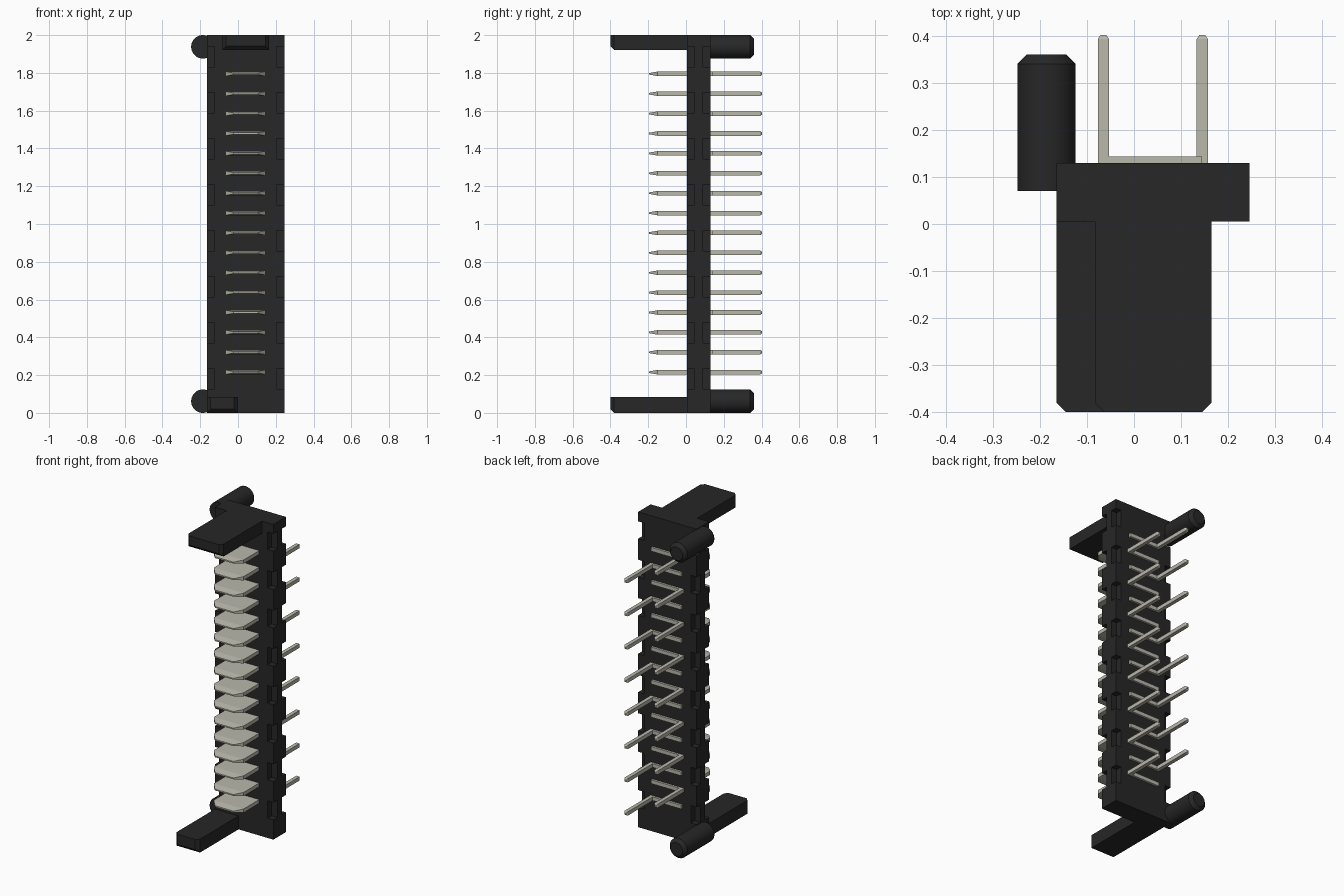
import bpy, bmesh, math
from mathutils import Matrix

cube = bpy.data.objects.get("Cube")
if cube:
    bpy.data.objects.remove(cube, do_unlink=True)


def material(name, color):
    m = bpy.data.materials.new(name)
    m.use_nodes = True
    m.diffuse_color = color
    m.node_tree.nodes["Principled BSDF"].inputs["Base Color"].default_value = color
    return m


black = material("black plastic", (0.02, 0.02, 0.02, 1))
metal = material("pale metal", (0.49, 0.48, 0.41, 1))


def finish(name, bm, mat):
    bmesh.ops.recalc_face_normals(bm, faces=bm.faces)
    mesh = bpy.data.meshes.new(name)
    bm.to_mesh(mesh)
    bm.free()
    mesh.materials.append(mat)
    ob = bpy.data.objects.new(name, mesh)
    bpy.context.collection.objects.link(ob)
    return ob


def add_loft(bm, sections):
    """Join rectangles (y, x0, x1, z0, z1) along y into one closed solid."""
    rings = [[bm.verts.new(p) for p in
              ((x0, y, z0), (x1, y, z0), (x1, y, z1), (x0, y, z1))]
             for y, x0, x1, z0, z1 in sections]
    bm.faces.new(rings[0])
    bm.faces.new(rings[-1])
    for a, b in zip(rings, rings[1:]):
        for i in range(4):
            j = (i + 1) % 4
            bm.faces.new((a[i], a[j], b[j], b[i]))


def loft(name, sections, mat):
    bm = bmesh.new()
    add_loft(bm, sections)
    return finish(name, bm, mat)


# Housing bar with notches along its four long corners
LEFT, RIGHT, FRONT, BACK = -0.165, 0.245, 0.005, 0.13
NOTCH = 0.04
housing = loft("housing", [(FRONT, LEFT, RIGHT, 0, 2), (BACK, LEFT, RIGHT, 0, 2)], black)
bm = bmesh.new()
for i in range(8):
    top = 1.94 - i * 0.2435
    for x in (LEFT, RIGHT):
        for y in (FRONT, BACK):
            add_loft(bm, [(y + s * NOTCH, x - NOTCH, x + NOTCH, top - 0.11, top)
                          for s in (-1, 1)])
cutter = finish("notch_cutter", bm, black)
cutter.hide_render = True
cut = housing.modifiers.new("notches", "BOOLEAN")
cut.operation = "DIFFERENCE"
cut.solver = "EXACT"
cut.object = cutter
bpy.context.view_layer.objects.active = housing
bpy.ops.object.modifier_apply(modifier=cut.name)
bpy.data.objects.remove(cutter, do_unlink=True)


# Guide arms at the two ends, chamfered at the tip
def arm(name, x0, x1, z0, z1):
    c = 0.02
    loft(name, [(-0.4, x0 + c, x1 - c, z0 + c, z1),
                (-0.38, x0, x1, z0, z1),
                (FRONT + 0.01, x0, x1, z0, z1)], black)


arm("top_guide_arm", -0.083, 0.165, 1.922, 2)
arm("bottom_guide_arm", -0.165, 0, 0, 0.085)


# Round locating pegs at the back
def peg(name, z):
    bm = bmesh.new()
    r, c = 0.062, 0.02
    for depth, r_front, r_back, y in ((0.27, r, r, 0.205), (c, r, r - c, 0.35)):
        bmesh.ops.create_cone(
            bm, cap_ends=True, segments=40, radius1=r_front, radius2=r_back, depth=depth,
            matrix=Matrix.Translation((-0.186, y, z)) @ Matrix.Rotation(-math.pi / 2, 4, "X"))
    # Remove the caps hidden inside, then weld the shaft to its chamfer
    inner = [f for f in bm.faces if len(f.verts) > 4
             and abs(f.calc_center_median().y - 0.34) < 0.001]
    bmesh.ops.delete(bm, geom=inner, context="FACES_ONLY")
    bmesh.ops.remove_doubles(bm, verts=bm.verts, dist=0.0005)
    ob = finish(name, bm, black)
    bpy.ops.object.select_all(action="DESELECT")
    ob.select_set(True)
    bpy.context.view_layer.objects.active = ob
    bpy.ops.object.shade_smooth_by_angle(angle=math.radians(30))


peg("top_peg", 1.938)
peg("bottom_peg", 0.062)

# Contacts: flat blade in front, cross strip and alternating pin behind
MID, HALF, T = 0.04, 0.105, 0.012
for i in range(16):
    z = 1.795 - i * 0.1053
    tip = T * 0.35
    loft(f"blade_{i + 1}", [
        (-0.195, MID - 0.065, MID + 0.065, z - tip, z + tip),
        (-0.15, MID - HALF, MID + HALF, z - T, z + T),
        (FRONT + 0.01, MID - HALF, MID + HALF, z - T, z + T)], metal)
    side = -1 if i % 2 == 0 else 1
    x = MID + side * HALF
    loft(f"pin_{i + 1}", [
        (BACK - 0.01, x - T, x + T, z - T, z + T),
        (0.393, x - T, x + T, z - T, z + T),
        (0.402, x - T / 2, x + T / 2, z - T / 2, z + T / 2)], metal)
    end = MID - side * HALF
    loft(f"strip_{i + 1}", [(y, min(x, end), max(x, end), z - T, z + T)
                            for y in (BACK - 0.01, 0.144)], metal)
